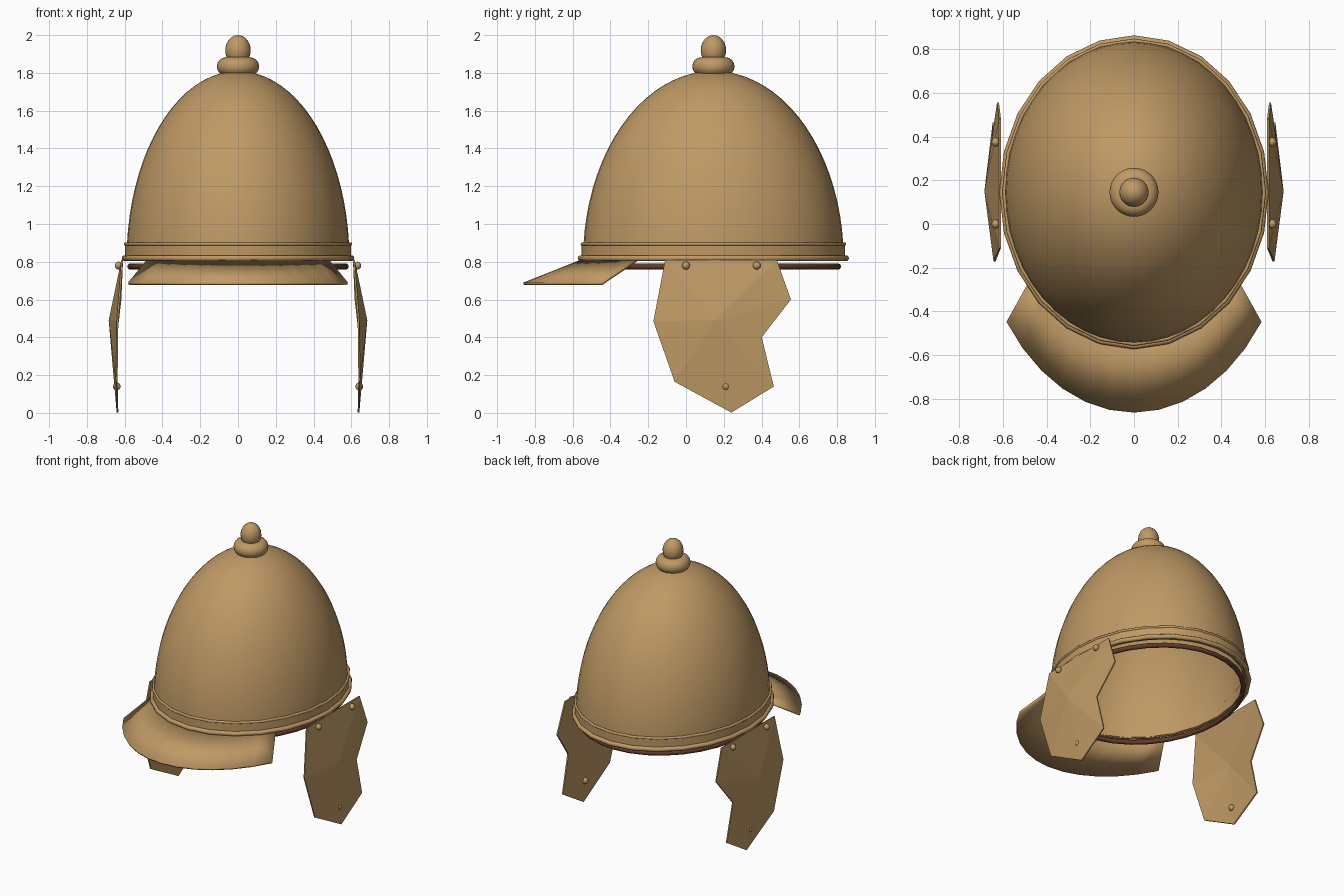
import bpy, bmesh
from math import sin, cos, pi, radians
from mathutils import Vector

if "Cube" in bpy.data.objects:
    bpy.data.objects.remove(bpy.data.objects["Cube"], do_unlink=True)

CY = 0.145            # centre of the bowl in y
AX, BY = 0.59, 0.69   # half width and half depth of the bowl
BASE, HEIGHT = 0.81, 1.0


def material(name, colour):
    m = bpy.data.materials.new(name)
    m.use_nodes = True
    m.diffuse_color = (*colour, 1)
    m.node_tree.nodes["Principled BSDF"].inputs["Base Color"].default_value = (*colour, 1)
    return m


bronze = material("bronze", (0.52, 0.32, 0.13))
leather = material("dark leather", (0.12, 0.045, 0.024))


def finish(name, bm, mat, smooth=None, thick=0, offset=0):
    bmesh.ops.remove_doubles(bm, verts=bm.verts, dist=1e-5)
    bmesh.ops.recalc_face_normals(bm, faces=bm.faces)
    mesh = bpy.data.meshes.new(name)
    bm.to_mesh(mesh)
    bm.free()
    mesh.materials.append(mat)
    ob = bpy.data.objects.new(name, mesh)
    bpy.context.collection.objects.link(ob)
    if thick:
        mod = ob.modifiers.new("thickness", "SOLIDIFY")
        mod.thickness, mod.offset = thick, offset
    if smooth:
        bpy.ops.object.select_all(action="DESELECT")
        ob.select_set(True)
        bpy.context.view_layer.objects.active = ob
        bpy.ops.object.shade_smooth_by_angle(angle=radians(smooth))
    return ob


def lathe(name, profile, segs, mat, smooth=40):
    """Sweep a closed profile of (x radius, y radius, z) around the bowl axis."""
    bm = bmesh.new()
    rings = [[bm.verts.new((rx * sin(2 * pi * i / segs), CY - ry * cos(2 * pi * i / segs), z))
              for i in range(segs)] for rx, ry, z in profile]
    for k, ring in enumerate(rings):
        nxt = rings[(k + 1) % len(rings)]
        for i in range(segs):
            j = (i + 1) % segs
            bm.faces.new((ring[i], ring[j], nxt[j], nxt[i]))
    bmesh.ops.remove_doubles(bm, verts=bm.verts, dist=1e-5)
    bmesh.ops.dissolve_degenerate(bm, edges=bm.edges, dist=1e-5)
    return finish(name, bm, mat, smooth)


def hoop(name, rx, ry, z, tube, segs, mat, sides=10):
    turns = [2 * pi * i / sides for i in range(sides)]
    return lathe(name, [(rx + tube * cos(t), ry + tube * cos(t), z + tube * sin(t))
                        for t in turns], segs, mat, 50)


def ball(name, centre, radii, mat, u=16, v=10):
    bm = bmesh.new()
    bmesh.ops.create_uvsphere(bm, u_segments=u, v_segments=v, radius=1)
    bmesh.ops.scale(bm, vec=Vector(radii), verts=bm.verts)
    bmesh.ops.translate(bm, vec=Vector(centre), verts=bm.verts)
    return finish(name, bm, mat, 60)


# Bowl: a half ellipsoid shell, open below
STEPS = 20
outer = [(AX * cos(t), BY * cos(t), BASE + HEIGHT * sin(t))
         for t in (pi / 2 * i / STEPS for i in range(STEPS + 1))]
outer[-1] = (0, 0, BASE + HEIGHT)
inner = [(rx * 0.975, ry * 0.975, BASE + (z - BASE) * 0.98) for rx, ry, z in reversed(outer)]
lathe("bowl", outer + inner, 48, bronze)

# Brow band with its rolled rim and upper bead
lathe("brow_band", [(0.598, 0.698, 0.815), (0.598, 0.698, 0.89),
                    (0.572, 0.672, 0.89), (0.572, 0.672, 0.815)], 24, bronze)
hoop("rolled_rim", 0.6, 0.702, 0.819, 0.016, 24, bronze)
hoop("upper_bead", 0.595, 0.694, 0.894, 0.009, 24, bronze, 8)
hoop("leather_liner", 0.57, 0.66, 0.775, 0.016, 32, leather)

# Crown knob
hoop("knob_collar", 0.063, 0.063, 1.834, 0.049, 32, bronze, 16)
ball("knob_tip", (0, CY, 1.92), (0.067, 0.067, 0.08), bronze, 24, 16)

# Sloping visor at the front
bm = bmesh.new()
rows = []
for i in range(13):
    t = radians(-54 + 9 * i)
    rows.append([bm.verts.new((a * sin(t), CY - b * cos(t), z))
                 for a, b, z in ((AX, BY, 0.808), (0.717, 1.005, 0.683))])
for p, q in zip(rows, rows[1:]):
    bm.faces.new((p[0], p[1], q[1], q[0]))
finish("visor", bm, bronze, 20, 0.014)

# Cheek guards: outline as (x, y, z) fanned to a raised centre
guard = [(0.613, -0.11, 0.81), (0.613, 0.48, 0.81), (0.622, 0.555, 0.60),
         (0.645, 0.40, 0.40), (0.642, 0.465, 0.14), (0.638, 0.24, 0.002),
         (0.642, -0.06, 0.165), (0.638, -0.172, 0.485)]
peak = (0.68, 0.15, 0.49)
rivets = [(0.632, 0.0, 0.78), (0.632, 0.375, 0.78), (0.642, 0.21, 0.14)]
for side, s in (("left", 1), ("right", -1)):
    bm = bmesh.new()
    edge = [bm.verts.new((s * x, y, z)) for x, y, z in guard]
    mid = bm.verts.new((s * peak[0], peak[1], peak[2]))
    for i, v in enumerate(edge):
        bm.faces.new((v, edge[(i + 1) % len(edge)], mid))
    finish(side + "_cheek_guard", bm, bronze, None, 0.009)
    for n, (x, y, z) in enumerate(rivets, 1):
        ball(f"{side}_rivet_{n}", (s * x, y, z), (0.02, 0.021, 0.021), bronze, 12, 8)
